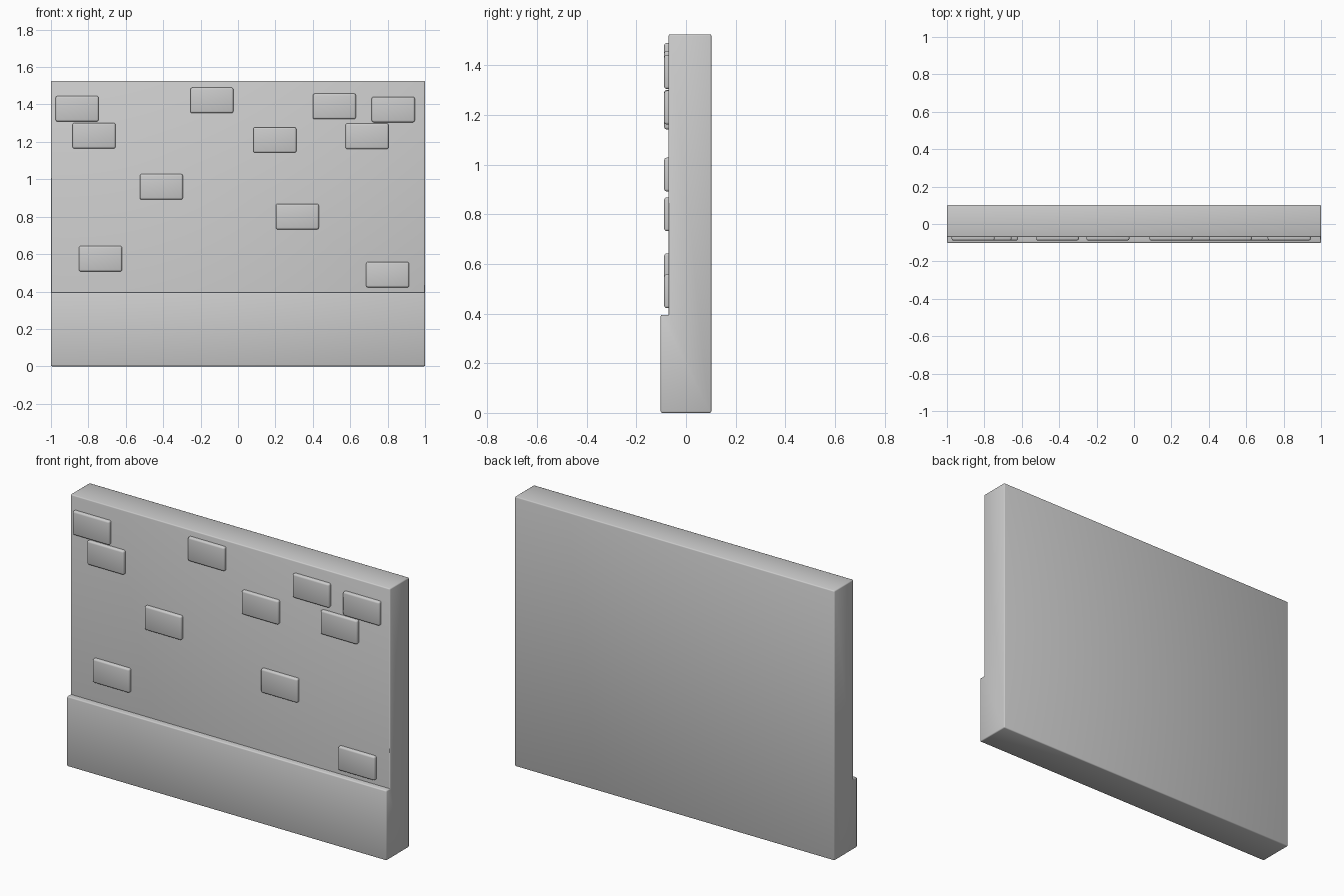
import bpy
import bmesh
from mathutils import Matrix

cube = bpy.data.objects.get("Cube")
if cube:
    bpy.data.objects.remove(cube, do_unlink=True)

# Single plaster grey
grey = bpy.data.materials.new("plaster_grey")
grey.use_nodes = True
colour = (0.6, 0.6, 0.6, 1)
grey.diffuse_color = colour
grey.node_tree.nodes["Principled BSDF"].inputs["Base Color"].default_value = colour


def finish(name, bm, bevel, segments):
    """Round the convex edges and turn the mesh into an object."""
    bmesh.ops.recalc_face_normals(bm, faces=bm.faces)
    edges = [e for e in bm.edges if e.calc_face_angle_signed() > 0.1]
    bmesh.ops.bevel(bm, geom=edges, offset=bevel, segments=segments,
                    profile=0.5, affect='EDGES')
    mesh = bpy.data.meshes.new(name)
    bm.to_mesh(mesh)
    bm.free()
    mesh.materials.append(grey)
    obj = bpy.data.objects.new(name, mesh)
    bpy.context.collection.objects.link(obj)
    bpy.ops.object.select_all(action='DESELECT')
    obj.select_set(True)
    bpy.context.view_layer.objects.active = obj
    bpy.ops.object.shade_smooth_by_angle(angle=0.9)
    return obj


# Wall with a thicker base course, extruded from its side profile
profile = [(-0.102, 0), (0.102, 0), (0.102, 1.525),
           (-0.07, 1.525), (-0.07, 0.395), (-0.102, 0.395)]
bm = bmesh.new()
side = bm.faces.new([bm.verts.new((-1, y, z)) for y, z in profile])
grown = bmesh.ops.extrude_face_region(bm, geom=[side])
bmesh.ops.translate(bm, vec=(2, 0, 0),
                    verts=[v for v in grown["geom"] if isinstance(v, bmesh.types.BMVert)])
finish("wall", bm, 0.006, 2)

# Scattered raised bricks on the front (x, z of each centre)
bricks = [(-0.86, 1.377), (-0.77, 1.233), (-0.14, 1.422), (0.515, 1.39),
          (0.83, 1.373), (0.69, 1.23), (0.197, 1.21), (-0.41, 0.96),
          (0.317, 0.80), (-0.735, 0.575), (0.80, 0.49)]
for i, (x, z) in enumerate(bricks):
    bm = bmesh.new()
    bmesh.ops.create_cube(bm, size=1, matrix=Matrix.Translation((x, -0.064, z))
                          @ Matrix.Diagonal((0.23, 0.048, 0.136, 1)))
    finish(f"brick_{i + 1}", bm, 0.01, 3)
